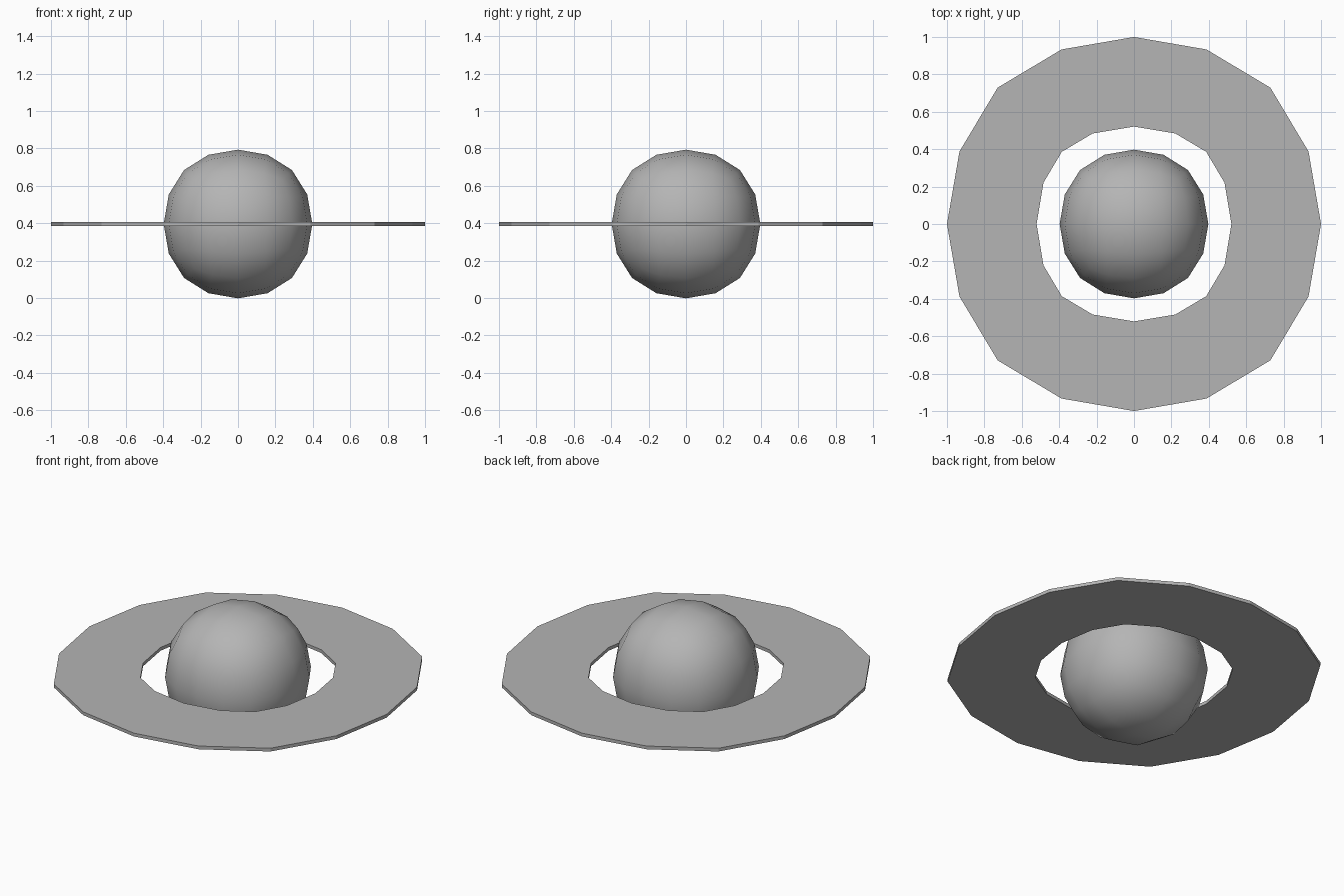
import bpy, bmesh

if "Cube" in bpy.data.objects:
    bpy.data.objects.remove(bpy.data.objects["Cube"])

R = 0.396          # planet radius, also height of the ring plane
T = 0.010          # half thickness of the ring

# Dark grey shared by both parts
grey = bpy.data.materials.new("grey")
grey.diffuse_color = (0.46, 0.46, 0.46, 1)
grey.use_nodes = True
grey.node_tree.nodes["Principled BSDF"].inputs["Base Color"].default_value = grey.diffuse_color

# Planet: cube rounded by two subdivision levels
bpy.ops.mesh.primitive_cube_add(size=2 * R / 0.8365, location=(0, 0, R))
planet = bpy.context.object
planet.name = "planet"
planet.data.materials.append(grey)
sub = planet.modifiers.new("round", 'SUBSURF')
sub.levels = sub.render_levels = 2
bpy.ops.object.shade_smooth()


def outline(axis, near, diag):
    """16-sided rounded outline from one quarter, turned four times."""
    pts = []
    quarter = [(axis, 0), (near[1], near[0]), (diag, diag), near]
    for _ in range(4):
        pts += quarter
        quarter = [(-y, x) for x, y in quarter]
    return pts


# Ring: flat band between two 16-sided outlines
outer = outline(1.0, (0.388, 0.933), 0.729)
inner = outline(0.521, (0.221, 0.484), 0.386)
bm = bmesh.new()
loops = [[bm.verts.new((x, y, R + z)) for x, y in o]
         for o, z in ((outer, -T), (outer, T), (inner, T), (inner, -T))]
for a, b in zip(loops, loops[1:] + loops[:1]):
    for i in range(16):
        j = (i + 1) % 16
        bm.faces.new((a[i], a[j], b[j], b[i]))
bmesh.ops.recalc_face_normals(bm, faces=bm.faces)
mesh = bpy.data.meshes.new("ring")
bm.to_mesh(mesh)
bm.free()
mesh.materials.append(grey)
ring = bpy.data.objects.new("ring", mesh)
bpy.context.collection.objects.link(ring)
